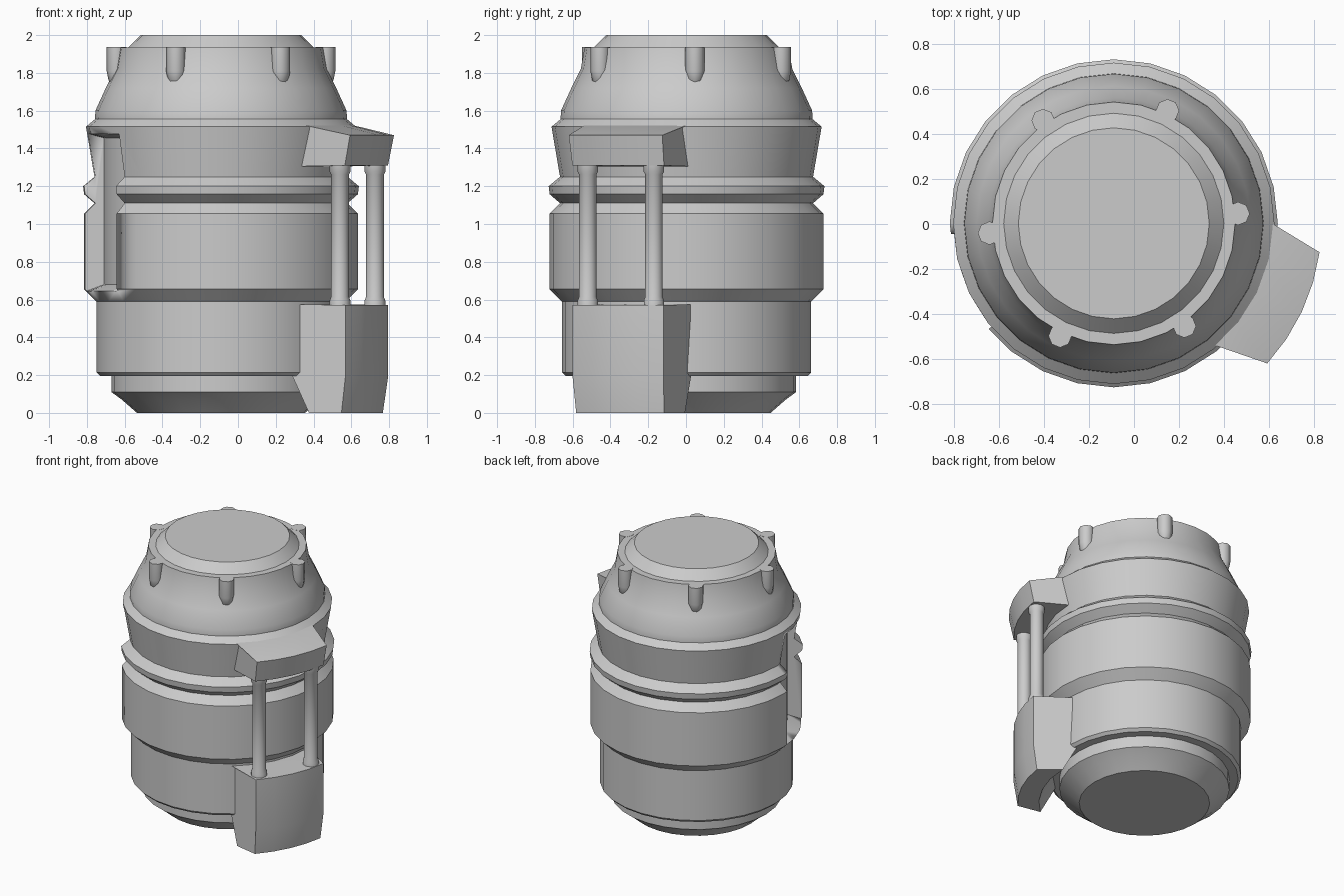
import bpy, bmesh, math

if "Cube" in bpy.data.objects:
    bpy.data.objects.remove(bpy.data.objects["Cube"])

CX, CY = -0.09, 0.003      # axis of the drum
MID = -25.2                # direction of the side handle (degrees)


def polar(r, deg, z):
    a = math.radians(deg)
    return (CX + r * math.cos(a), CY + r * math.sin(a), z)


def grid_object(name, rings, wrap, smooth=35):
    """Skin a list of equal-length rings; cap the ends unless wrapped."""
    bm = bmesh.new()
    vs = [[bm.verts.new(p) for p in ring] for ring in rings]
    n = len(vs[0])
    for a, b in zip(vs, vs[1:]):
        for i in range(n):
            j = (i + 1) % n
            bm.faces.new((a[i], a[j], b[j], b[i]))
    if not wrap:
        bm.faces.new(vs[0])
        bm.faces.new(vs[-1])
    bmesh.ops.recalc_face_normals(bm, faces=bm.faces)
    me = bpy.data.meshes.new(name)
    bm.to_mesh(me)
    bm.free()
    ob = bpy.data.objects.new(name, me)
    bpy.context.collection.objects.link(ob)
    bpy.ops.object.select_all(action='DESELECT')
    ob.select_set(True)
    bpy.context.view_layer.objects.active = ob
    bpy.ops.object.shade_smooth_by_angle(angle=math.radians(smooth))
    return ob


def lathe(name, profile, x, y, sides, smooth=35):
    """Turn (radius, z) points around a vertical axis."""
    rings = [[(x + r * math.cos(2 * math.pi * i / sides),
               y + r * math.sin(2 * math.pi * i / sides), z)
              for i in range(sides)] for r, z in profile]
    return grid_object(name, rings, False, smooth)


def sector(name, section, mid, steps=4):
    """Sweep a closed (radius, z, half angle) section around the drum axis."""
    rings = [[polar(r, mid + h * (2 * k / steps - 1), z) for r, z, h in section]
             for k in range(steps + 1)]
    return grid_object(name, rings, False)


# Drum body
drum = lathe("drum_body", [
    (0.445, 0), (0.525, 0.07), (0.58, 0.11), (0.58, 0.195), (0.64, 0.195),
    (0.66, 0.215), (0.66, 0.59), (0.725, 0.655), (0.725, 1.055), (0.67, 1.11),
    (0.725, 1.158), (0.73, 1.20), (0.67, 1.25), (0.715, 1.515), (0.667, 1.555),
    (0.665, 1.60), (0.61, 1.72), (0.56, 1.82), (0.54, 1.935), (0.49, 1.935),
    (0.425, 2.0)], CX, CY, 28, 22)

# Recessed slot in the side of the drum
cutter = sector("slot_cutter", [(0.62, 0.68, 18.2), (0.74, 0.635, 18.2),
                                (0.90, 0.635, 18.2), (0.90, 1.485, 18.2),
                                (0.74, 1.485, 18.2), (0.62, 1.455, 18.2)], 202, 6)
cutter.hide_render = True
cutter.hide_viewport = True
cut = drum.modifiers.new("slot", 'BOOLEAN')
cut.operation = 'DIFFERENCE'
cut.solver = 'EXACT'
cut.object = cutter

# Lid lugs
for i in range(6):
    x, y, _ = polar(0.555, 4.5 + 60 * i, 0)
    lathe(f"lid_lug_{i + 1}", [(0.022, 1.735), (0.042, 1.76), (0.052, 1.81),
                               (0.052, 1.936)], x, y, 8, 50)

# Handle top bracket
sector("handle_top_bracket", [(0.61, 1.31, 28), (0.665, 1.305, 26.5),
                              (0.892, 1.31, 17.5), (0.925, 1.47, 17.2),
                              (0.67, 1.53, 27), (0.61, 1.53, 28)], MID)

# Handle lower block
sector("handle_lower_block", [(0.72, 0.0, 24.5), (0.865, 0.0, 17.3),
                              (0.893, 0.19, 17.3), (0.893, 0.57, 17.3),
                              (0.665, 0.575, 27), (0.62, 0.575, 27.5),
                              (0.62, 0.20, 27.5)], MID)

# Handle rods with end collars
for i, (x, y) in enumerate([(0.54, -0.52), (0.725, -0.17)]):
    lathe(f"handle_rod_{i + 1}", [
        (0.055, 0.55), (0.055, 0.595), (0.047, 0.615), (0.047, 1.262),
        (0.056, 1.278), (0.056, 1.33)], x, y, 14, 40)
